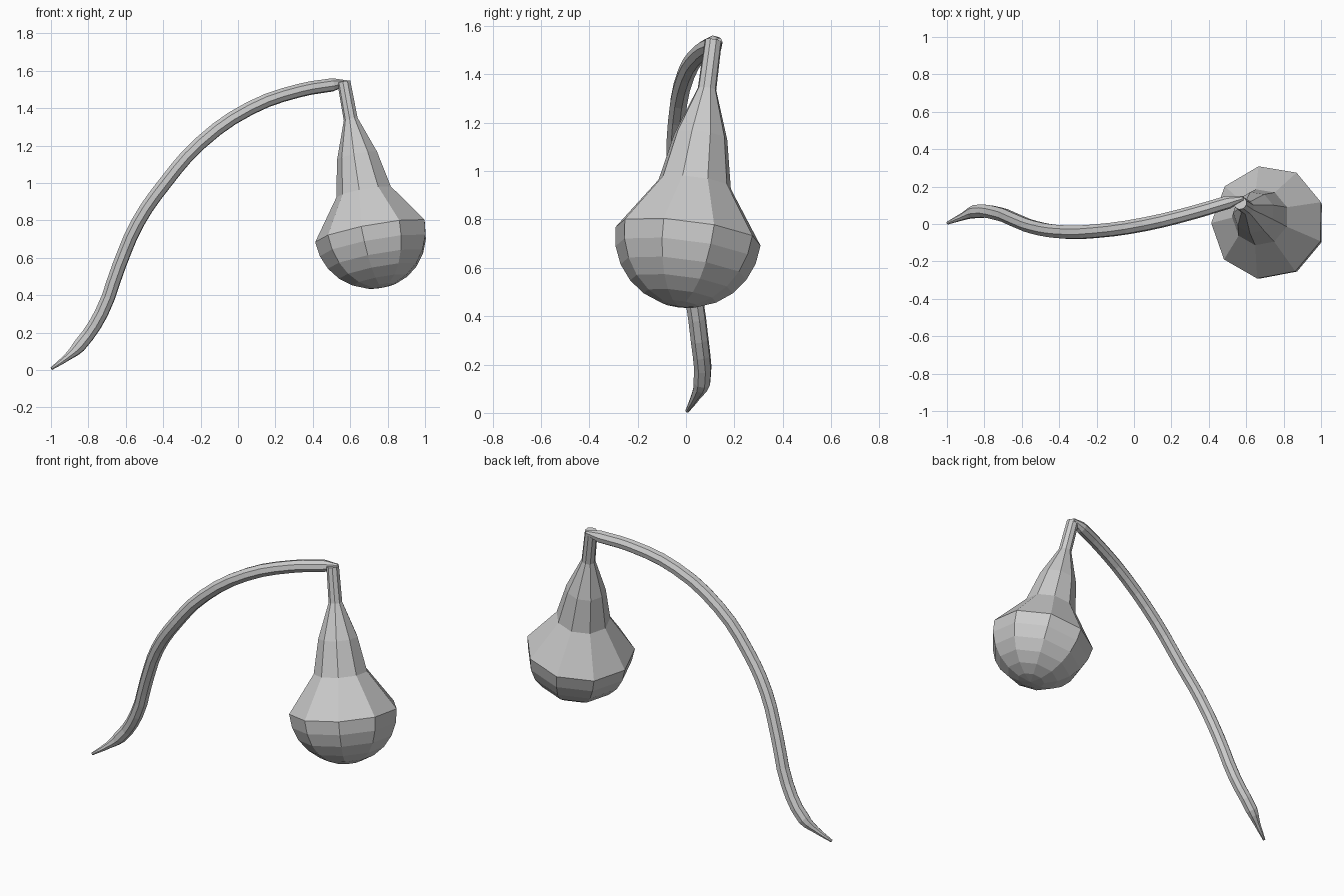
import bpy, bmesh, math
from mathutils import Vector

if "Cube" in bpy.data.objects:
    bpy.data.objects.remove(bpy.data.objects["Cube"])

SIDES = 9

# Gourd: nine-sided lathe profile about a tilted axis, (distance from top, radius)
top = Vector((0.567, 0.113, 1.54))
bottom = Vector((0.77, -0.03, 0.44))
length = (bottom - top).length
R = 0.307
profile = [(0.0, 0.036), (0.205, 0.039), (0.405, 0.112), (0.605, 0.153)]
shoulder = length - R
for k in range(6):
    a = math.radians(15 * k)
    profile.append((shoulder + R * math.sin(a), R * math.cos(a)))

axis = (top - bottom).normalized()
tilt = Vector((0, 0, 1)).rotation_difference(axis)
bm = bmesh.new()
rings = []
for d, r in profile:
    ring = []
    for i in range(SIDES):
        a = math.pi + 2 * math.pi * i / SIDES
        ring.append(bm.verts.new(top - axis * d + tilt @ Vector((r * math.cos(a), r * math.sin(a), 0))))
    rings.append(ring)
for upper, lower in zip(rings, rings[1:]):
    for i in range(SIDES):
        j = (i + 1) % SIDES
        bm.faces.new((upper[i], lower[i], lower[j], upper[j]))
bm.faces.new(rings[0])
pole = bm.verts.new(bottom)
for i in range(SIDES):
    bm.faces.new((rings[-1][i], pole, rings[-1][(i + 1) % SIDES]))
bmesh.ops.recalc_face_normals(bm, faces=bm.faces[:])
mesh = bpy.data.meshes.new("gourd")
bm.to_mesh(mesh)
bm.free()
bpy.context.collection.objects.link(bpy.data.objects.new("gourd", mesh))

# Vine: tapered tube along a curved path (x, y, z, radius)
path = [(-0.997, 0.005, 0.008, 0.008), (-0.915, 0.04, 0.068, 0.02), (-0.85, 0.066, 0.128, 0.037),
        (-0.73, 0.056, 0.305, 0.038), (-0.635, 0.02, 0.56, 0.038), (-0.535, -0.018, 0.79, 0.038),
        (-0.39, -0.042, 1.0, 0.038), (-0.2, -0.038, 1.215, 0.038), (0.065, 0.0, 1.40, 0.038),
        (0.33, 0.065, 1.495, 0.037), (0.505, 0.117, 1.525, 0.036), (0.585, 0.138, 1.538, 0.012)]
curve = bpy.data.curves.new("vine", 'CURVE')
curve.dimensions = '3D'
curve.bevel_depth = 1.0
curve.bevel_resolution = 2
curve.resolution_u = 3
curve.use_fill_caps = True
spline = curve.splines.new('BEZIER')
spline.bezier_points.add(len(path) - 1)
for p, (x, y, z, r) in zip(spline.bezier_points, path):
    p.co = (x, y, z)
    p.radius = r
    p.handle_left_type = p.handle_right_type = 'AUTO'
spline.use_smooth = False
vine = bpy.data.objects.new("vine", curve)
bpy.context.collection.objects.link(vine)
bpy.context.view_layer.objects.active = vine
vine.select_set(True)
bpy.ops.object.convert(target='MESH')
bpy.ops.object.shade_flat()
